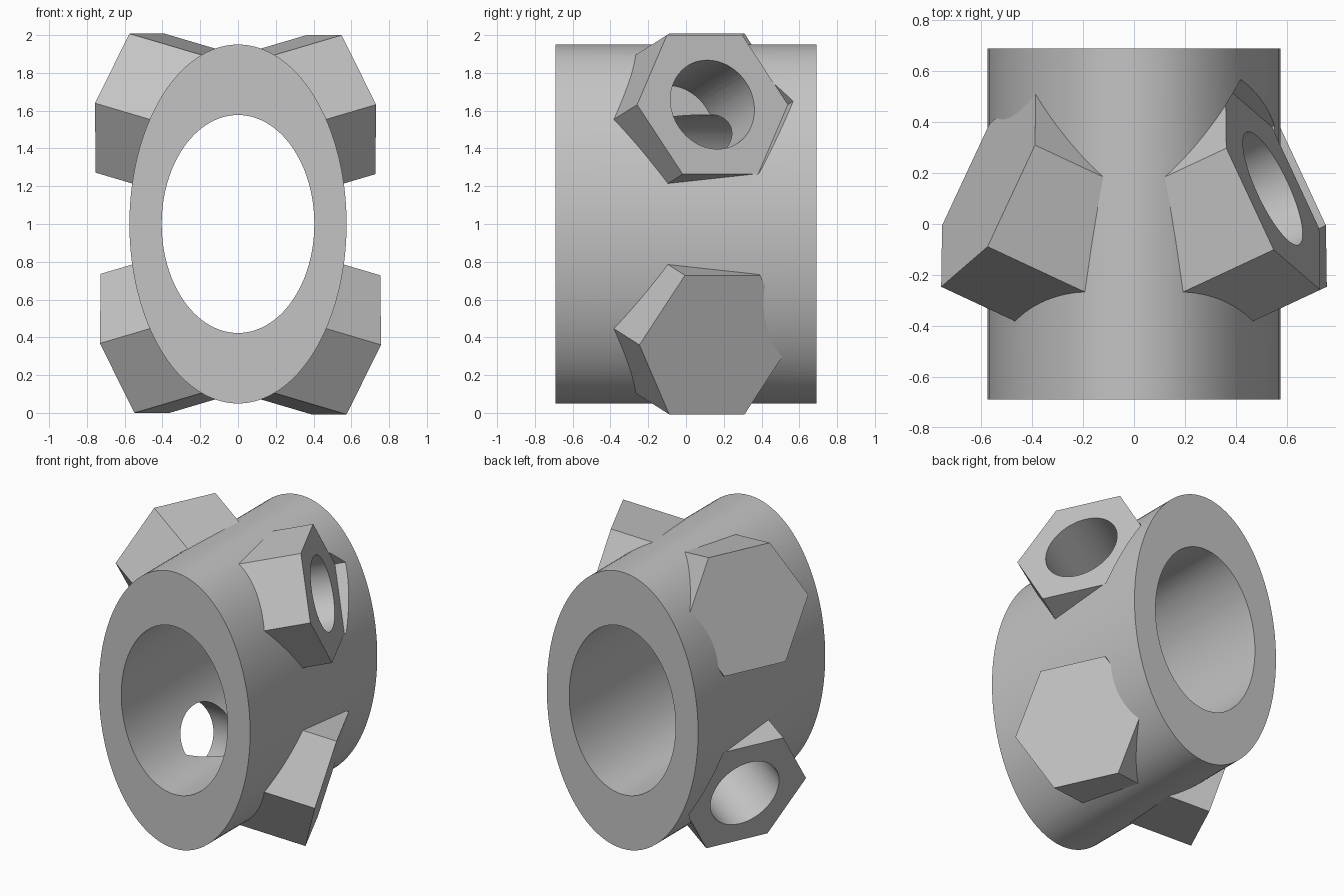
import bpy, bmesh, math
from mathutils import Matrix, Vector

cube = bpy.data.objects.get("Cube")
if cube:
    bpy.data.objects.remove(cube, do_unlink=True)

# Single plain grey
grey = bpy.data.materials.new("plain_grey")
grey.use_nodes = True
colour = (0.55, 0.55, 0.55, 1)
grey.diffuse_color = colour
grey.node_tree.nodes["Principled BSDF"].inputs["Base Color"].default_value = colour


def prism(name, sides, radius, low, high, matrix):
    """Closed prism along local z from low to high, placed by matrix."""
    bm = bmesh.new()
    bmesh.ops.create_cone(bm, cap_ends=True, segments=sides, radius1=radius,
                          radius2=radius, depth=high - low)
    bmesh.ops.translate(bm, verts=bm.verts, vec=(0, 0, (low + high) / 2))
    bm.transform(matrix)
    bmesh.ops.recalc_face_normals(bm, faces=bm.faces)
    mesh = bpy.data.meshes.new(name)
    bm.to_mesh(mesh)
    bm.free()
    mesh.materials.append(grey)
    obj = bpy.data.objects.new(name, mesh)
    bpy.context.collection.objects.link(obj)
    return obj


def elliptic(name, half_x, half_z, half_y):
    """Elliptical cylinder lying along y."""
    place = (Matrix.Translation((0, 0, 1)) @ Matrix.Diagonal((half_x, 1, half_z, 1))
             @ Matrix.Rotation(math.pi / 2, 4, 'X'))
    return prism(name, 128, 1, -half_y, half_y, place)


def boss_frame(sx, sz):
    """Frame on a boss face: z outward, y level."""
    tilt, swing = math.radians(15), math.radians(25)
    n = Vector((sx * math.cos(tilt) * math.cos(swing),
                math.cos(tilt) * math.sin(swing), sz * math.sin(tilt)))
    u = Vector((0, 0, 1)).cross(n).normalized()
    rot = Matrix((u.cross(n), u, n)).transposed().to_4x4()
    return Matrix.Translation((sx * 0.545, 0.14, 1 + sz * 0.632)) @ rot


def combine(target, tool, operation):
    mod = target.modifiers.new(operation.title(), 'BOOLEAN')
    mod.operation, mod.object, mod.solver = operation, tool, 'EXACT'
    bpy.context.view_layer.update()
    result = bpy.data.meshes.new_from_object(
        target.evaluated_get(bpy.context.evaluated_depsgraph_get()))
    target.modifiers.clear()
    target.data = result
    bpy.data.objects.remove(tool, do_unlink=True)


# Oval sleeve with four hexagonal bosses, trimmed flat at their faces
sleeve = elliptic("oval_sleeve_with_bosses", 0.575, 0.95, 0.69)
frames = [boss_frame(sx, sz) for sx in (1, -1) for sz in (1, -1)]
for frame in frames:
    combine(sleeve, prism("boss", 6, 0.44, -0.5, 0.03, frame), 'UNION')
for frame in frames:
    combine(sleeve, prism("face_trim", 6, 0.4405, 0, 0.3, frame), 'DIFFERENCE')

# Central bore and the angled drill holes
combine(sleeve, elliptic("bore", 0.404, 0.577, 0.9), 'DIFFERENCE')
for frame in frames:
    combine(sleeve, prism("drill", 96, 0.2435, -0.517, 0.3, frame), 'DIFFERENCE')

# Smooth curved walls, crisp edges
bpy.ops.object.select_all(action='DESELECT')
sleeve.select_set(True)
bpy.context.view_layer.objects.active = sleeve
bpy.ops.object.shade_smooth_by_angle(angle=math.radians(20))
